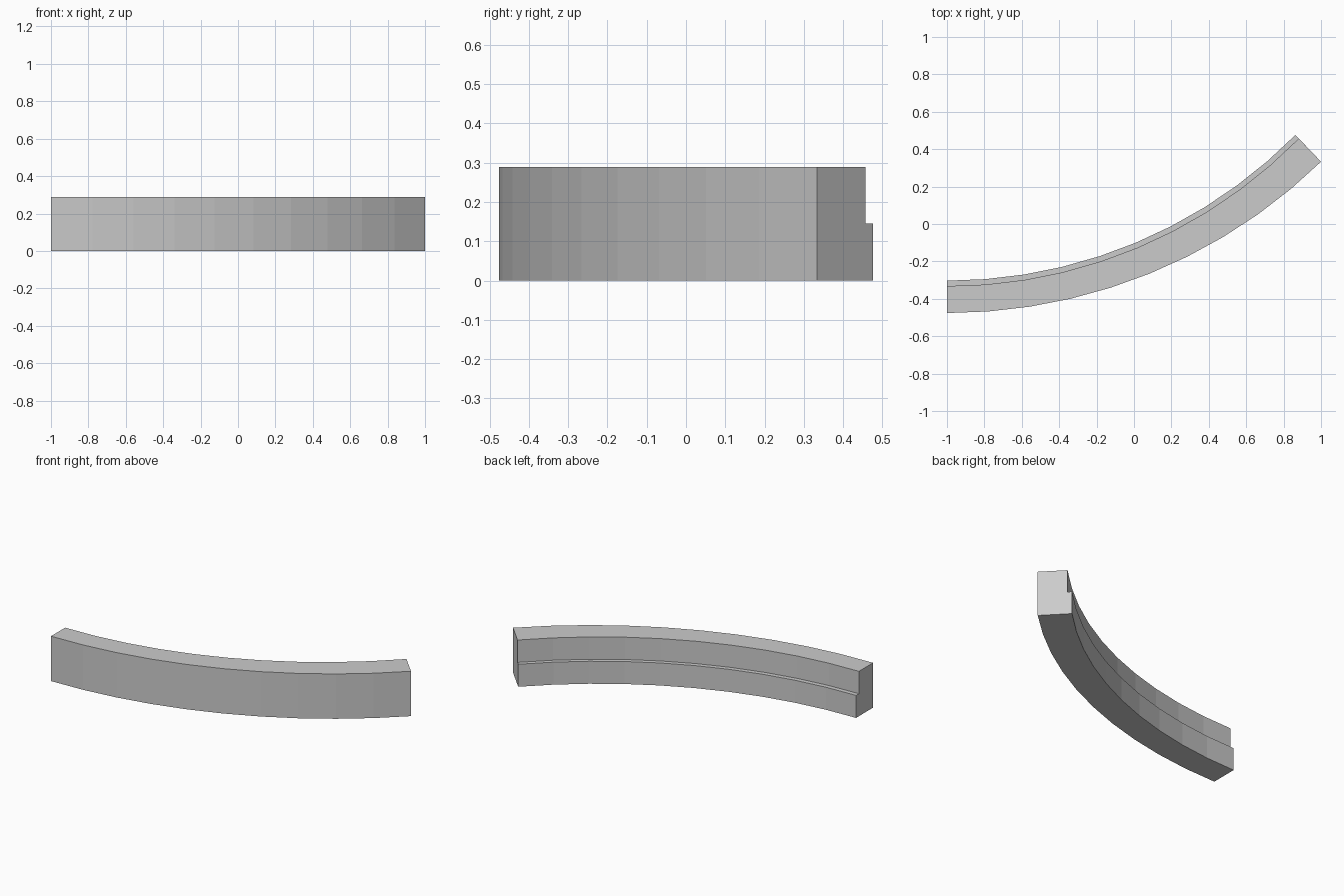
import bpy, bmesh, math

if "Cube" in bpy.data.objects:
    bpy.data.objects.remove(bpy.data.objects["Cube"])

SEGMENTS = 10
SWEEP = math.radians(45)
HEIGHT, LEDGE = 0.289, 0.145


def arc_point(start_y, end_x, end_y, t):
    """Point on a 45 degree arc that starts at x = -1, running along +x."""
    a = SWEEP * t
    x = -1 + (end_x + 1) * math.sin(a) / math.sin(SWEEP)
    y = start_y + (end_y - start_y) * (1 - math.cos(a)) / (1 - math.cos(SWEEP))
    return x, y


# Plan arcs: start y, end x, end y
outer = (-0.476, 1.0, 0.333)
inner = (-0.303, 0.863, 0.476)
ledge = (-0.332, 0.881, 0.457)

# Stepped cross-section: (arc, height)
section = [(outer, 0), (inner, 0), (inner, LEDGE),
           (ledge, LEDGE), (ledge, HEIGHT), (outer, HEIGHT)]

# Sweep the section along the curve
bm = bmesh.new()
rings = []
for i in range(SEGMENTS + 1):
    rings.append([bm.verts.new((*arc_point(*arc, i / SEGMENTS), z))
                  for arc, z in section])
n = len(section)
for a, b in zip(rings, rings[1:]):
    for j in range(n):
        k = (j + 1) % n
        bm.faces.new((a[j], a[k], b[k], b[j]))
bm.faces.new(rings[0])
bm.faces.new(rings[-1])
bmesh.ops.recalc_face_normals(bm, faces=bm.faces)

mesh = bpy.data.meshes.new("curved_curb")
bm.to_mesh(mesh)
bm.free()
curb = bpy.data.objects.new("curved_curb", mesh)
bpy.context.collection.objects.link(curb)

# Plain grey
grey = bpy.data.materials.new("light grey")
grey.diffuse_color = (0.6, 0.6, 0.6, 1)
grey.use_nodes = True
grey.node_tree.nodes["Principled BSDF"].inputs["Base Color"].default_value = grey.diffuse_color
mesh.materials.append(grey)
